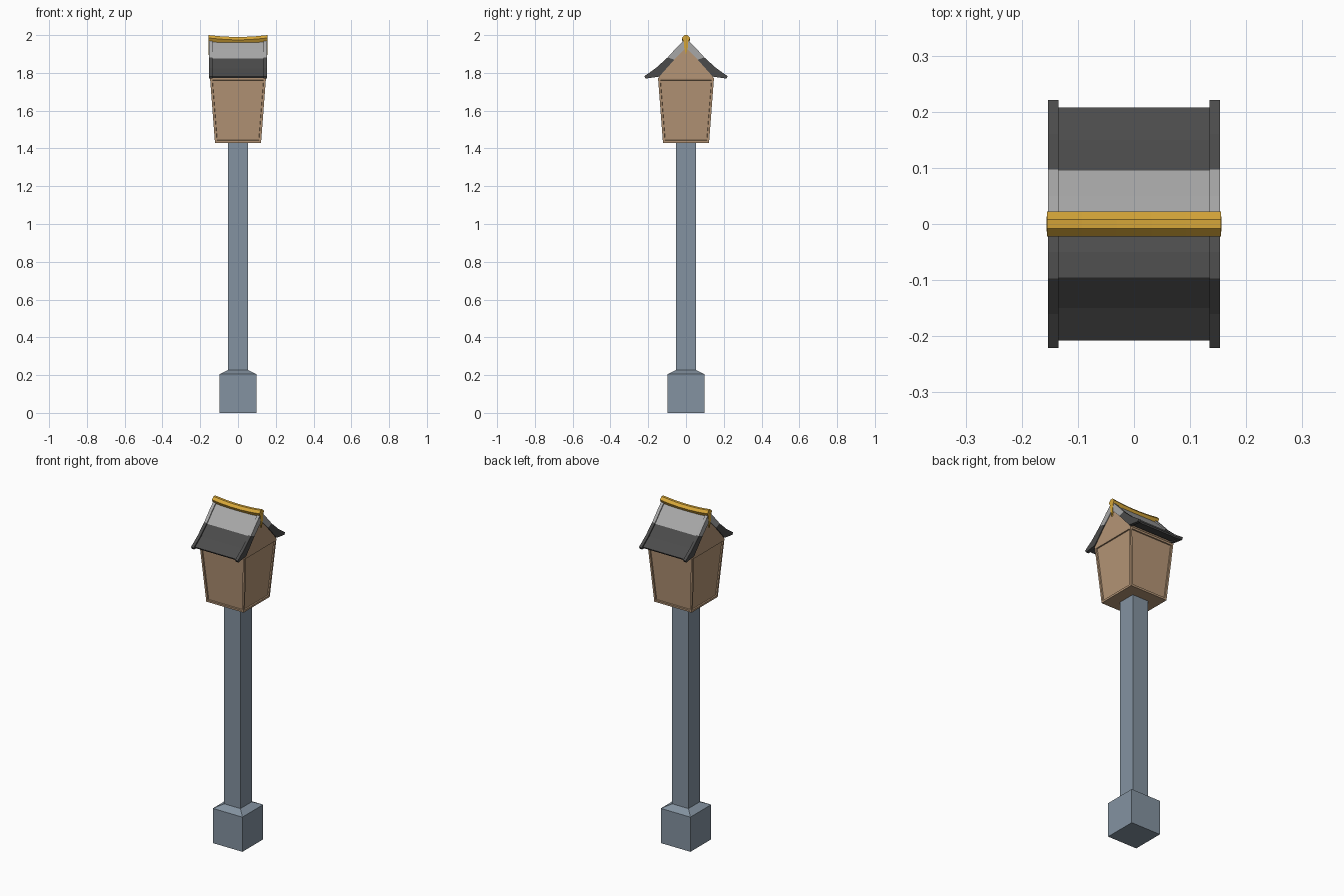
import bpy, bmesh

if "Cube" in bpy.data.objects:
    bpy.data.objects.remove(bpy.data.objects["Cube"])


def material(name, rgb):
    m = bpy.data.materials.new(name)
    m.diffuse_color = (*rgb, 1)
    m.use_nodes = True
    m.node_tree.nodes["Principled BSDF"].inputs["Base Color"].default_value = m.diffuse_color
    return m


SLATE = material("slate stone", (0.23, 0.29, 0.355))
TAN = material("tan wood", (0.46, 0.30, 0.18))
LIGHT = material("light grey roof", (0.39, 0.39, 0.39))
DARK = material("dark grey roof", (0.07, 0.07, 0.07))
GOLD = material("gold trim", (0.67, 0.38, 0.04))


def finish(bm, name, *mats):
    bmesh.ops.recalc_face_normals(bm, faces=bm.faces)
    me = bpy.data.meshes.new(name)
    bm.to_mesh(me)
    bm.free()
    for m in mats:
        me.materials.append(m)
    ob = bpy.data.objects.new(name, me)
    bpy.context.collection.objects.link(ob)
    return ob


def square_loft(bm, rings):
    """Stack of square rings (half width, z) joined and capped; returns side faces."""
    loops = [[bm.verts.new((sx * h, sy * h, z))
              for sx, sy in ((-1, -1), (1, -1), (1, 1), (-1, 1))] for h, z in rings]
    sides = [bm.faces.new((a[i], a[(i + 1) % 4], b[(i + 1) % 4], b[i]))
             for a, b in zip(loops, loops[1:]) for i in range(4)]
    bm.faces.new(loops[0][::-1])
    bm.faces.new(loops[-1])
    return sides


def extrude_x(bm, profile, stations, mat=0):
    """Closed (y, z) profile lofted along x; stations are (x, dz)."""
    n = len(profile)
    loops = [[bm.verts.new((x, y, z + dz)) for y, z in profile] for x, dz in stations]
    faces = [bm.faces.new((a[i], a[(i + 1) % n], b[(i + 1) % n], b[i]))
             for a, b in zip(loops, loops[1:]) for i in range(n)]
    faces += [bm.faces.new(loops[0][::-1]), bm.faces.new(loops[-1])]
    for f in faces:
        f.material_index = mat


# Post with chamfered foot
bm = bmesh.new()
square_loft(bm, [(0.097, 0), (0.097, 0.205), (0.053, 0.227), (0.053, 1.44)])
finish(bm, "post", SLATE)

# Lantern box with recessed panels
bm = bmesh.new()
sides = square_loft(bm, [(0.122, 1.43), (0.148, 1.772)])
bmesh.ops.recalc_face_normals(bm, faces=bm.faces)
bmesh.ops.inset_individual(bm, faces=sides, thickness=0.016, depth=0)
bmesh.ops.inset_individual(bm, faces=sides, thickness=0.002, depth=-0.007)
finish(bm, "lantern_box", TAN)

# Gable filling the space below the roof
bm = bmesh.new()
extrude_x(bm, [(-0.148, 1.772), (0.148, 1.772), (0, 1.95)], [(-0.148, 0), (0.148, 0)])
finish(bm, "gable", TAN)


# Roof: paired upper and lower slope points, light above and dark below
def roof(name, upper, lower, spans):
    bm = bmesh.new()
    for x0, x1 in spans:
        for s in (-1, 1):
            for i in range(len(upper) - 1):
                quad = [upper[i], upper[i + 1], lower[i + 1], lower[i]]
                extrude_x(bm, [(s * y, z) for y, z in quad],
                          [(x0, 0), (x1, 0)], 0 if i < 2 else 1)
    bmesh.ops.remove_doubles(bm, verts=bm.verts, dist=1e-5)
    # drop the doubled walls between neighbouring segments
    seen = {}
    for f in bm.faces:
        seen.setdefault(frozenset(v.co.to_tuple(4) for v in f.verts), []).append(f)
    bmesh.ops.delete(bm, geom=[f for g in seen.values() if len(g) > 1 for f in g],
                     context='FACES')
    return finish(bm, name, LIGHT, DARK)


roof("roof_slopes",
     [(0, 1.975), (0.05, 1.925), (0.095, 1.876), (0.15, 1.824), (0.208, 1.782)],
     [(0, 1.940), (0.03, 1.910), (0.065, 1.872), (0.14, 1.788), (0.204, 1.774)],
     [(-0.136, 0.136)])
roof("roof_end_boards",
     [(0, 1.985), (0.05, 1.934), (0.097, 1.882), (0.16, 1.825), (0.221, 1.782)],
     [(0, 1.932), (0.03, 1.902), (0.062, 1.870), (0.142, 1.780), (0.214, 1.770)],
     [(-0.153, -0.135), (0.135, 0.153)])

# Gold ridge, sagging slightly in the middle
bm = bmesh.new()
ridge = [(-0.008, 2.0), (0.008, 2.0), (0.022, 1.985),
         (0.012, 1.965), (-0.012, 1.965), (-0.022, 1.985)]
extrude_x(bm, ridge, [(x * 0.155, 0.01 * (x * x - 1)) for x in (-1, -0.6, -0.2, 0.2, 0.6, 1)])
finish(bm, "ridge", GOLD)

# Tapered gold drops at both gable ends
bm = bmesh.new()
for s in (-1, 1):
    extrude_x(bm, [(-0.013, 1.975), (0.013, 1.975), (0.009, 1.93), (0, 1.895), (-0.009, 1.93)],
              [(s * 0.146, 0), (s * 0.1555, 0)])
finish(bm, "ridge_end_drops", GOLD)
